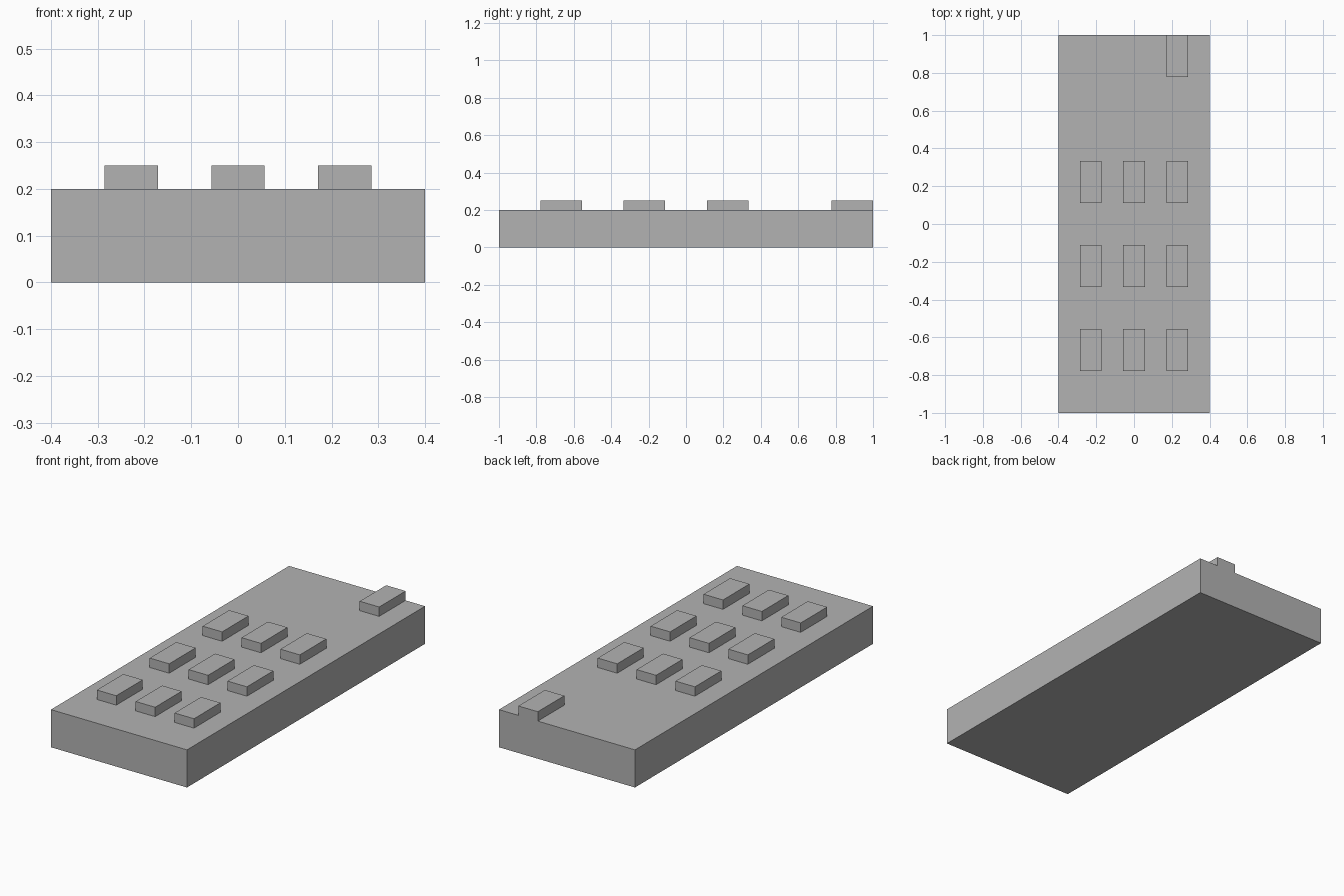
import bpy
import bmesh

cube = bpy.data.objects.get("Cube")
if cube:
    bpy.data.objects.remove(cube, do_unlink=True)

WIDTH, LENGTH, HEIGHT = 0.8, 2.0, 0.2
BUTTON_W, BUTTON_L, BUTTON_H = 0.8 / 7, 2.0 / 9, 0.05
COLUMNS = [-2 * BUTTON_W, 0, 2 * BUTTON_W]
KEY_ROWS = [-3 * BUTTON_L, -BUTTON_L, BUTTON_L]
POWER_ROW = 4 * BUTTON_L

# Slab body
bm = bmesh.new()
bmesh.ops.create_cube(bm, size=1)
for v in bm.verts:
    v.co.x *= WIDTH
    v.co.y *= LENGTH
    v.co.z = (v.co.z + 0.5) * HEIGHT


def cut(axis, position):
    """Slice the slab across one axis (0 = x, 1 = y)."""
    normal = [0, 0, 0]
    normal[axis] = 1
    point = [n * position for n in normal]
    bmesh.ops.bisect_plane(bm, geom=bm.verts[:] + bm.edges[:] + bm.faces[:],
                           plane_co=point, plane_no=normal)


# Outline the buttons on the slab
for centres, size, axis in ((COLUMNS, BUTTON_W, 0),
                            (KEY_ROWS + [POWER_ROW], BUTTON_L, 1)):
    for centre in centres:
        for side in (-0.5, 0.5):
            edge = centre + side * size
            if axis == 0 or edge < LENGTH / 2 - 0.01:
                cut(axis, edge)

# Nine keys, and a power button flush with the back edge
buttons = [(x, y) for x in COLUMNS for y in KEY_ROWS] + [(COLUMNS[-1], POWER_ROW)]


def is_button(face):
    c = face.calc_center_median()
    return face.normal.z > 0.9 and any(
        abs(c.x - x) < 0.01 and abs(c.y - y) < 0.01 for x, y in buttons)


bm.normal_update()
raised = bmesh.ops.extrude_discrete_faces(
    bm, faces=[f for f in bm.faces if is_button(f)])["faces"]
bmesh.ops.translate(bm, verts=list({v for f in raised for v in f.verts}),
                    vec=(0, 0, BUTTON_H))
bmesh.ops.recalc_face_normals(bm, faces=bm.faces[:])

mesh = bpy.data.meshes.new("remote_control")
bm.to_mesh(mesh)
bm.free()
remote = bpy.data.objects.new("remote_control_body_with_buttons", mesh)
bpy.context.collection.objects.link(remote)

# Plain grey plastic
grey = bpy.data.materials.new("plain_grey")
grey.use_nodes = True
colour = (0.45, 0.45, 0.45, 1)
grey.diffuse_color = colour
grey.node_tree.nodes["Principled BSDF"].inputs["Base Color"].default_value = colour
mesh.materials.append(grey)
